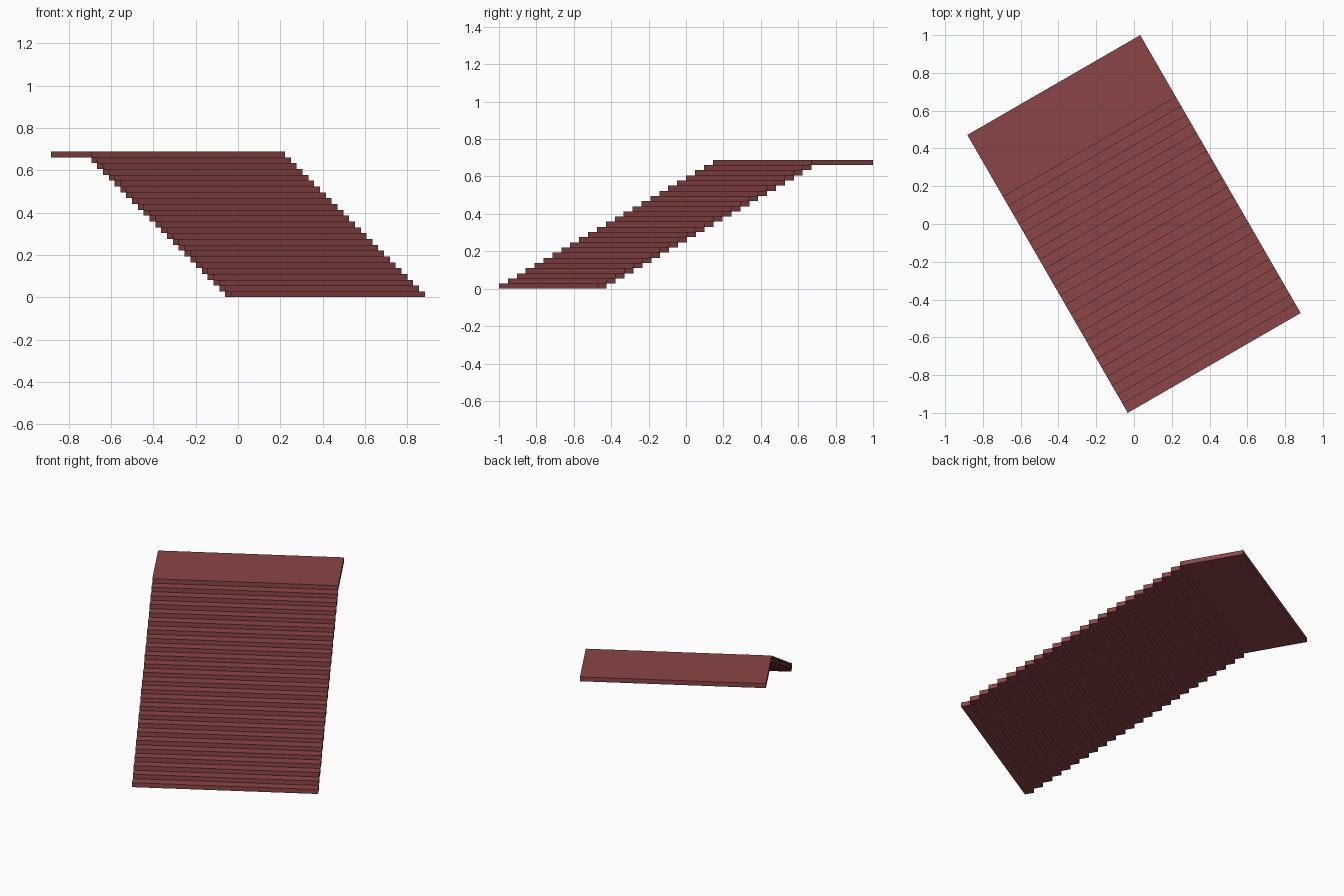
import bpy
from math import radians
from mathutils import Matrix

if "Cube" in bpy.data.objects:
    bpy.data.objects.remove(bpy.data.objects["Cube"])

STEPS = 24        # treads below the landing
RISE = 0.02755    # slab thickness
RUN = 0.055       # tread depth
WIDTH = 1.057
LENGTH = 1.699    # whole flight including the landing
TURN = Matrix.Rotation(radians(30), 4, 'Z')

mat = bpy.data.materials.new("dark_red")
mat.diffuse_color = (0.26, 0.06, 0.062, 1)
mat.use_nodes = True
mat.node_tree.nodes["Principled BSDF"].inputs["Base Color"].default_value = mat.diffuse_color


def slab(name, y0, y1, z0):
    """Box across the flight from y0 to y1, turned with the flight."""
    bpy.ops.mesh.primitive_cube_add(size=1)
    ob = bpy.context.object
    ob.name = name
    ob.data.transform(TURN
                      @ Matrix.Translation((0, (y0 + y1) / 2, z0 + RISE / 2))
                      @ Matrix.Diagonal((WIDTH, y1 - y0, RISE, 1)))
    ob.data.materials.append(mat)
    return ob


# Treads, each starting where the one below ends
start = -LENGTH / 2
for i in range(STEPS):
    slab(f"step_{i + 1:02d}", start + i * RUN, start + (i + 1) * RUN, i * RISE)

# Deep landing at the top
slab("landing", start + STEPS * RUN, LENGTH / 2, STEPS * RISE)
